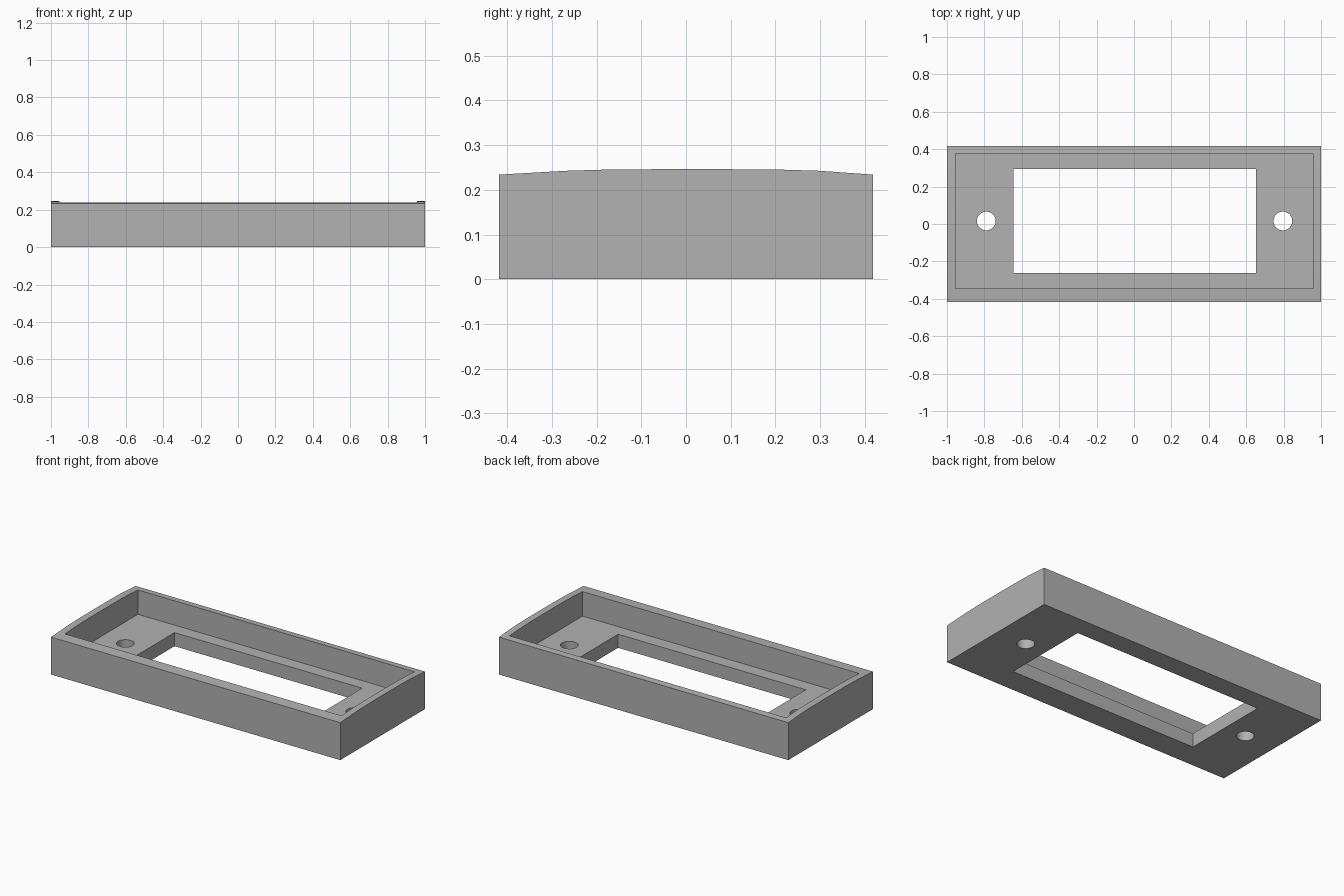
import bpy, bmesh

if "Cube" in bpy.data.objects:
    bpy.data.objects.remove(bpy.data.objects["Cube"])

FLOOR = 0.085  # thickness of the bottom plate

grey = bpy.data.materials.new("plain grey")
grey.diffuse_color = (0.445, 0.445, 0.445, 1)
grey.use_nodes = True
grey.node_tree.nodes["Principled BSDF"].inputs["Base Color"].default_value = grey.diffuse_color


def make_object(name, bm):
    bmesh.ops.recalc_face_normals(bm, faces=bm.faces)
    mesh = bpy.data.meshes.new(name)
    bm.to_mesh(mesh)
    bm.free()
    mesh.materials.append(grey)
    obj = bpy.data.objects.new(name, mesh)
    bpy.context.collection.objects.link(obj)
    return obj


def prism(name, profile, x0, x1):
    """Extrude a (y, z) profile along x."""
    bm = bmesh.new()
    face = bm.faces.new([bm.verts.new((x0, y, z)) for y, z in profile])
    ext = bmesh.ops.extrude_face_region(bm, geom=[face])
    verts = [g for g in ext["geom"] if isinstance(g, bmesh.types.BMVert)]
    bmesh.ops.translate(bm, verts=verts, vec=(x1 - x0, 0, 0))
    return make_object(name, bm)


def box(name, x0, x1, y0, y1, z0, z1):
    return prism(name, [(y0, z0), (y1, z0), (y1, z1), (y0, z1)], x0, x1)


def cylinder(name, x, y, radius):
    bm = bmesh.new()
    bmesh.ops.create_cone(bm, cap_ends=True, segments=40, radius1=radius,
                          radius2=radius, depth=1)
    bmesh.ops.translate(bm, verts=bm.verts, vec=(x, y, 0))
    return make_object(name, bm)


# Frame body with a gently crowned top
crown = [(0.418, 0.234), (0.30, 0.2425), (0.20, 0.2455), (0.013, 0.2465),
         (-0.17, 0.2455), (-0.27, 0.2425), (-0.418, 0.234)]
frame = prism("frame", [(-0.418, 0), (0.418, 0)] + crown, -1, 1)

# Recess, window opening and two screw holes
cutters = [
    box("recess_cutter", -0.955, 0.957, -0.345, 0.376, FLOOR, 1),
    box("window_cutter", -0.645, 0.653, -0.262, 0.294, -0.5, 0.5),
    cylinder("left_hole_cutter", -0.79, 0.016, 0.05),
    cylinder("right_hole_cutter", 0.796, 0.016, 0.05),
]
bpy.context.view_layer.objects.active = frame
for cutter in cutters:
    mod = frame.modifiers.new(cutter.name, "BOOLEAN")
    mod.operation = "DIFFERENCE"
    mod.solver = "EXACT"
    mod.object = cutter
    bpy.ops.object.modifier_apply(modifier=mod.name)
    bpy.data.objects.remove(cutter)

# Smooth the hole walls and crown, keep the edges sharp
frame.select_set(True)
bpy.ops.object.shade_smooth_by_angle()
